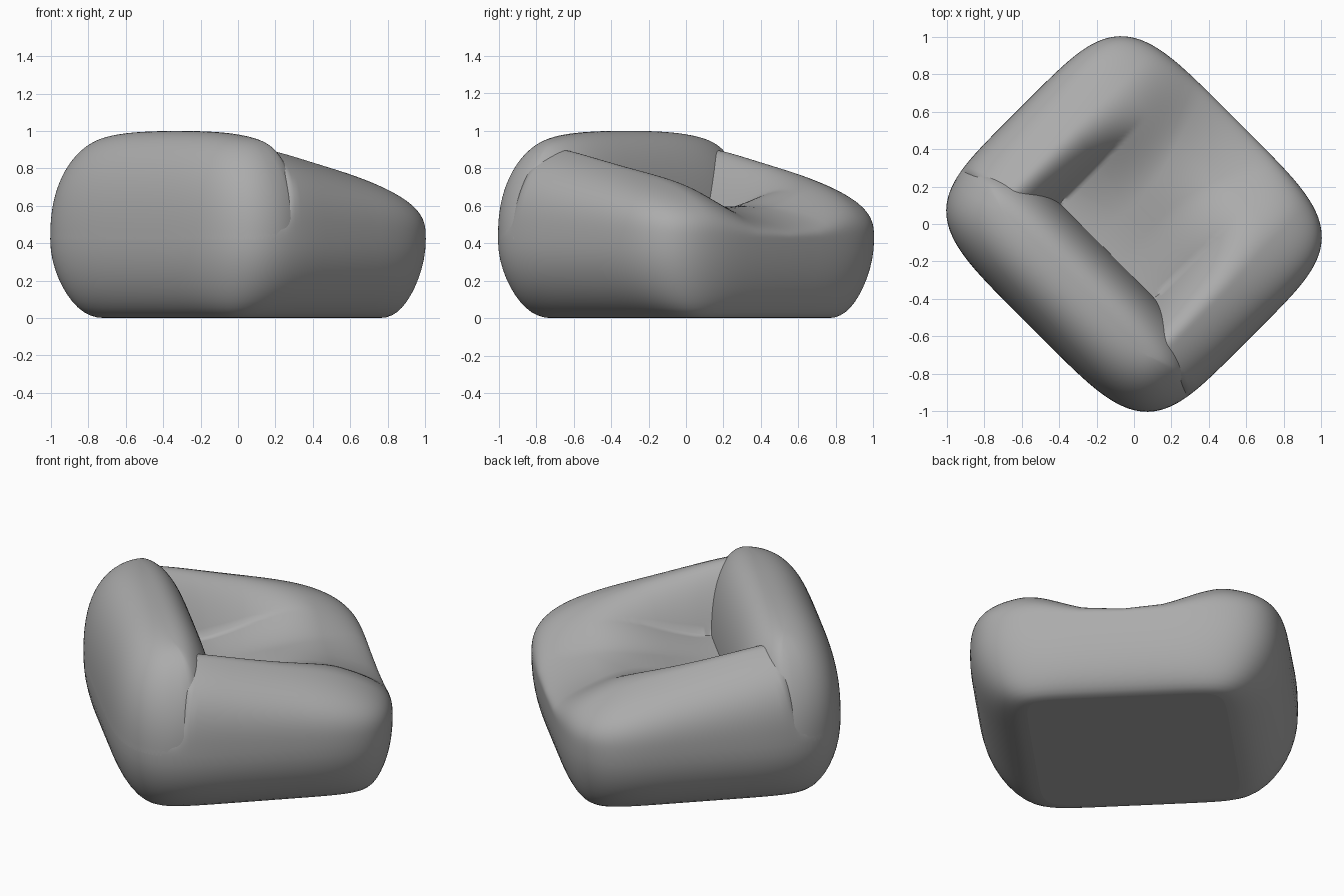
import bpy, bmesh, math

if "Cube" in bpy.data.objects:
    bpy.data.objects.remove(bpy.data.objects["Cube"])

# Chair is turned 45 degrees: f = forward (towards +x+y), s = sideways
R = math.sqrt(0.5)
N = 128              # points around the plan outline
FH, SH = 0.78, 0.87  # half depth, half width
WAIST = 0.42         # height of the widest ring

fabric = bpy.data.materials.new("grey_fabric")
fabric.diffuse_color = (0.41, 0.41, 0.41, 1)
fabric.use_nodes = True
fabric.node_tree.nodes["Principled BSDF"].inputs["Base Color"].default_value = fabric.diffuse_color


def smooth(a, b, v):
    v = min(1, max(0, (v - a) / (b - a)))
    return v * v * (3 - 2 * v)


def outline(i, n=4.6):
    """Rounded-square plan outline, returns (f, s)."""
    a = 2 * math.pi * i / N
    c, s = math.cos(a), math.sin(a)
    return (math.copysign(abs(c) ** (2 / n), c) * FH,
            math.copysign(abs(s) ** (2 / n), s) * SH)


def dome(t, p):
    return max(0, 1 - t ** p) ** (1 / p)


def build(name, rings, cap_top=False, flip=False):
    bm = bmesh.new()
    rows = [[bm.verts.new(((f + s) * R, (f - s) * R, z)) for f, s, z in ring]
            for ring in rings]
    for a, b in zip(rows, rows[1:]):
        for i in range(N):
            j = (i + 1) % N
            # rings run clockwise seen from above
            bm.faces.new((a[i], b[i], b[j], a[j]))
    if cap_top:
        bm.faces.new(rows[-1][::-1])
    bmesh.ops.remove_doubles(bm, verts=bm.verts[:], dist=0.0002)
    bm.normal_update()
    if flip:
        bmesh.ops.reverse_faces(bm, faces=bm.faces[:])
    me = bpy.data.meshes.new(name)
    bm.to_mesh(me)
    bm.free()
    me.materials.append(fabric)
    ob = bpy.data.objects.new(name, me)
    bpy.context.collection.objects.link(ob)
    bpy.context.view_layer.objects.active = ob
    ob.select_set(True)
    bpy.ops.object.shade_smooth_by_angle(angle=math.radians(60))
    ob.select_set(False)


def seat_height(f, s):
    """Sloping arms with a hollow seat between them."""
    s = abs(s)
    h = 0.88 - 0.25 * f
    fwd = smooth(-0.3, 0.5, f)
    v = min(1, max(0, (0.60 - s) / 0.24))
    h -= (1 - fwd) * 0.40 * v ** 2
    h -= fwd * 0.17 * (1 - smooth(0.08, 0.58, s))
    # tuck the body under the backrest
    tuck = smooth(0.41, 0.50, -f)
    return h * (1 - tuck) + min(h, 0.68) * tuck


# Seat and arms: one padded body, undercut towards a flat base
rings = []
for k in range(13):
    a = math.pi / 2 * k / 12
    scale, z = 0.74 + 0.26 * math.sin(a), WAIST * (1 - math.cos(a))
    n = 4.6 + 5 * (1 - math.sin(a)) ** 2
    rings.append([(f * scale + 0.03 * (1 - math.sin(a)), s * scale ** 1.55, z)
                  for f, s in (outline(i, n) for i in range(N))])
base = rings[0]
for k in range(1, 81):
    t = max(math.cos(math.pi / 2 * k / 80), 0.004)
    ring = []
    for i in range(N):
        f, s = (c * t for c in outline(i))
        ring.append((f, s, WAIST + (seat_height(f, s) - WAIST) * dome(t, 3)))
    rings.append(ring)
build("seat_and_arms", rings, cap_top=True)

# Flat base panel, its face turned towards the inside of the shell
build("base_panel", [base, [(f * 0.5, s * 0.5, z) for f, s, z in base]],
      cap_top=True)

# Backrest: padded bolster rising flush from the back of the body
MID, HALF, FRONT = -0.45, 0.33, 0.25
rings = []
for k in range(31):
    t = math.cos(math.pi / 2 * k / 30) if k < 30 else 0
    ring = []
    for i in range(N):
        f0, s0 = outline(i)
        # both halves share one symmetric outline around the ridge line
        f = MID + f0 / FH * (HALF if f0 < 0 else FRONT)
        # never stand proud of the body's own outline
        limit = SH * max(0, 1 - min(1, abs(f / FH)) ** 4.6) ** (1 / 4.6)
        s = max(-limit, min(limit, s0)) * (1 - HALF * (1 - t) / SH)
        # sink the front ends into the arms
        s *= 1 - 0.12 * smooth(-0.43, -0.28, MID + (f - MID) * t)
        f = MID + (f - MID) * t
        top = 1.0 - 0.06 * s * s - 0.22 * s ** 4
        ring.append((f, s, WAIST + (top - WAIST) * dome(t, 2.45)))
    rings.append(ring)
# close the ridge: front and back points share the mean position
last = rings[-1]
for i in range(N // 4 + 1):
    for p, q in ((i, N // 2 - i), (-i % N, N // 2 + i)):
        m = tuple((a + b) / 2 for a, b in zip(last[p], last[q]))
        last[p] = last[q] = m
build("backrest", rings)
